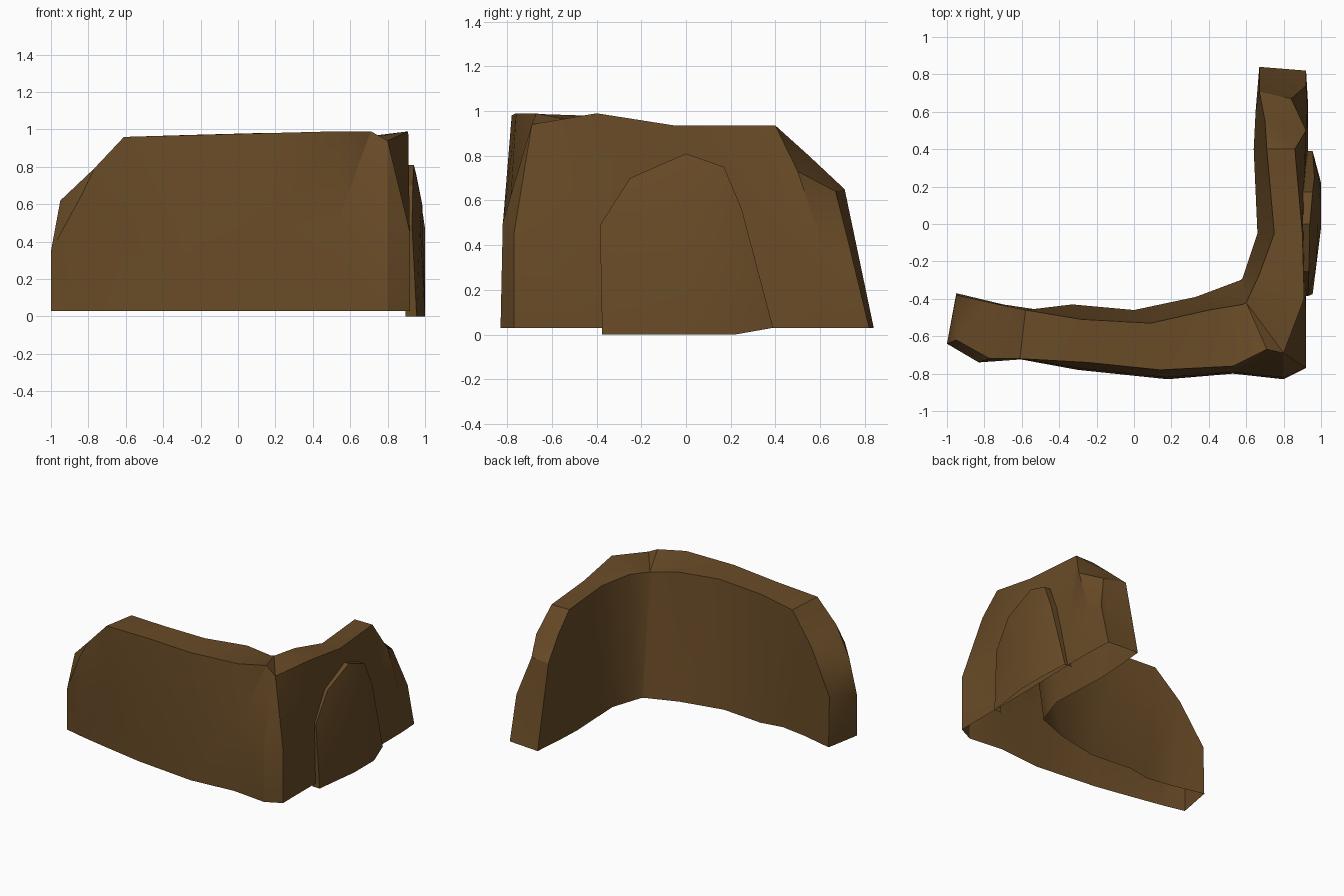
import bpy
import bmesh
import math
from mathutils import Vector

default_cube = bpy.data.objects.get("Cube")
if default_cube:
    bpy.data.objects.remove(default_cube, do_unlink=True)

# Single earthy colour
earth = bpy.data.materials.new("earth_brown")
earth.use_nodes = True
earth_colour = (0.14, 0.07, 0.02, 1)
earth.diffuse_color = earth_colour
shader = earth.node_tree.nodes["Principled BSDF"]
shader.inputs["Base Color"].default_value = earth_colour
shader.inputs["Roughness"].default_value = 1


def loft(name, sections, cap_start, smooth_angle=28):
    """Skin equal-length point rows, open underneath, and cap the ends."""
    bm = bmesh.new()
    rows = [[bm.verts.new(point) for point in section] for section in sections]
    for row, following in zip(rows, rows[1:]):
        for i in range(len(row) - 1):
            bm.faces.new((row[i], row[i + 1], following[i + 1], following[i]))
    if cap_start:
        bm.faces.new(list(reversed(rows[0])))
    bm.faces.new(rows[-1])
    bmesh.ops.triangulate(bm, faces=bm.faces[:])
    bmesh.ops.recalc_face_normals(bm, faces=bm.faces[:])

    mesh = bpy.data.meshes.new(name)
    bm.to_mesh(mesh)
    bm.free()
    mesh.materials.append(earth)
    part = bpy.data.objects.new(name, mesh)
    bpy.context.collection.objects.link(part)

    bpy.ops.object.select_all(action="DESELECT")
    part.select_set(True)
    bpy.context.view_layer.objects.active = part
    bpy.ops.object.shade_smooth_by_angle(angle=math.radians(smooth_angle))
    return part


# Wall stations along the bend:
# outer foot (x, y), outer top (x, y, z), inner top (x, y, z), inner foot (x, y)
stations = [
    (-1, -.64, -.95, -.62, .62, -.95, -.38, .41, -.95, -.37),
    (-.83, -.68, -.77, -.72, .79, -.77, -.42, .73, -.7, -.43),
    (-.6, -.725, -.61, -.72, .96, -.58, -.46, .95, -.5, -.46),
    (-.3, -.78, -.25, -.74, .97, -.28, -.51, .97, -.33, -.43),
    (.18, -.83, .14, -.78, .98, .09, -.53, .98, 0, -.46),
    (.53, -.8, .53, -.76, .99, .4, -.46, .98, .33, -.39),
    (.8, -.83, .71, -.67, .99, .58, -.43, .94, .57, -.3),
    (.92, -.77, .8, -.69, .94, .6, -.42, .94, .58, -.29),
    (.92, -.4, .91, -.4, .99, .67, -.27, .96, .61, -.2),
    (.92, -.05, .9, -.05, .935, .75, -.05, .935, .66, -.05),
    (.93, .4, .86, .4, .935, .71, .4, .935, .64, .4),
    (.93, .65, .92, .5, .73, .7, .55, .8, .65, .6),
    (.92, .82, .84, .67, .64, .67, .71, .65, .67, .84),
]
ground = 0.03

# Shoulder points where the outer face breaks at the ends and the corner
shoulders = {
    0: (-1, -.64, .35),
    1: (-.83, -.74, .66),
    6: (.8, -.82, .5),
    7: (.92, -.77, .45),
    12: (.92, .74, .36),
}


def wall_section(index, station):
    """Foot, slightly bulging outer face, sloping top and inner face."""
    outer_foot = Vector((*station[:2], ground))
    outer_top = Vector(station[2:5])
    inner_top = Vector(station[5:8])
    inner_foot = Vector((*station[8:], ground))
    outer_middle = outer_foot.lerp(outer_top, 0.2)
    outer_middle.z = outer_top.z / 2
    if index in shoulders:
        outer_middle = Vector(shoulders[index])
    return [outer_foot, outer_middle, outer_top, inner_top, inner_foot]


wall = [wall_section(index, station) for index, station in enumerate(stations)]
loft("bent_wall", wall, cap_start=True)

# Rounded slab leaning on the outer side: rim and raised middle
rim = [
    (.955, -.375, 0), (.93, -.385, .49), (.935, -.25, .7), (.94, 0, .81),
    (.955, .17, .75), (.965, .25, .56), (.955, .39, .03),
]
middle = [
    (1, -.02, 0), (.975, -.22, .5), (.98, -.1, .56), (.985, 0, .6),
    (.985, .14, .57), (1, .18, .47), (1, .22, 0),
]
buried_depth = 0.895
back_rim = [(buried_depth, y, z) for x, y, z in rim]
loft("side_slab", [back_rim, rim, middle], cap_start=False)
